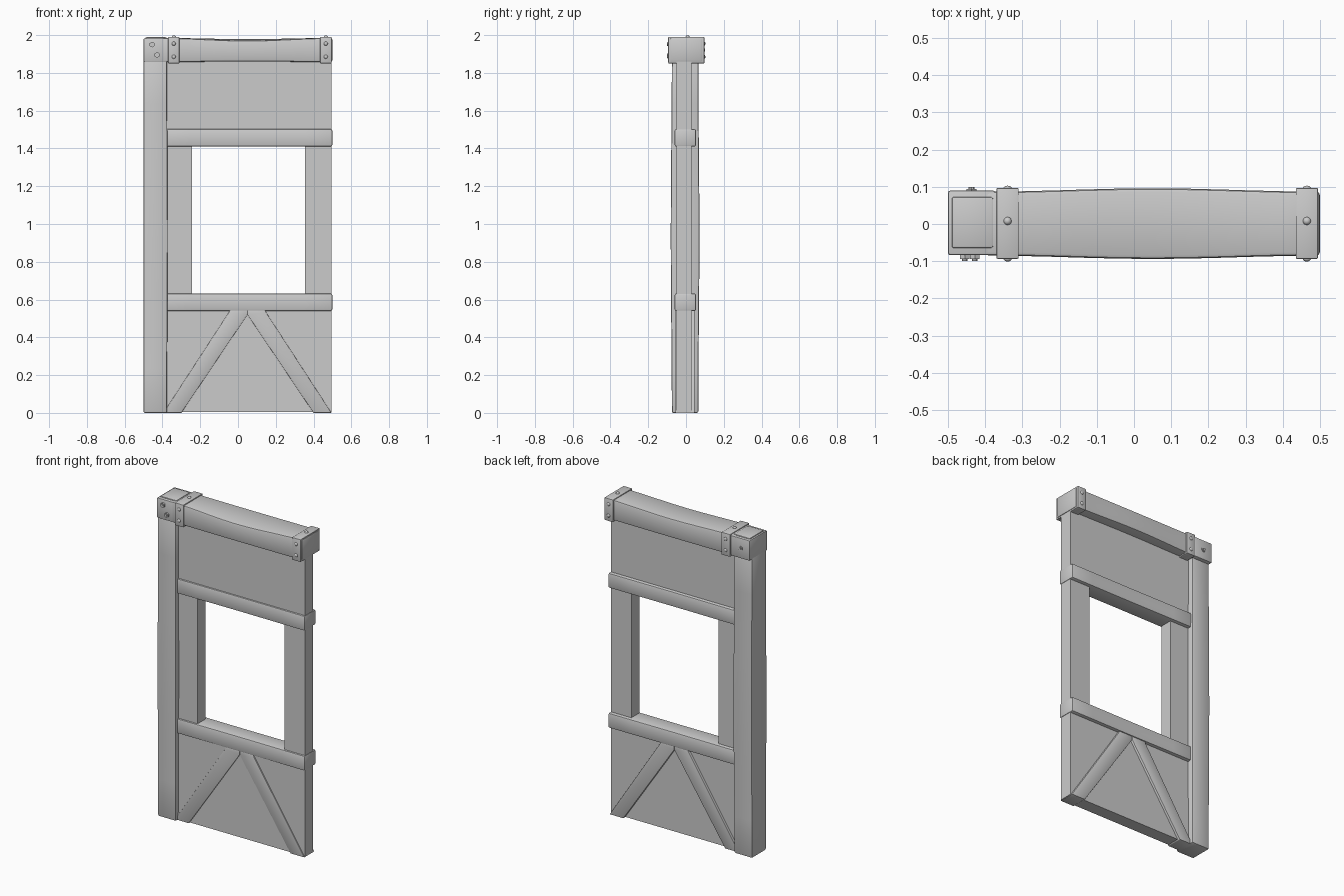
import bpy, bmesh, math
from mathutils import Matrix, Vector

if "Cube" in bpy.data.objects:
    bpy.data.objects.remove(bpy.data.objects["Cube"], do_unlink=True)

grey = bpy.data.materials.new("plain_grey")
grey.use_nodes = True
COLOUR = (0.6, 0.6, 0.6, 1)
grey.diffuse_color = COLOUR
grey.node_tree.nodes["Principled BSDF"].inputs["Base Color"].default_value = COLOUR


def finish(name, bm, bevel=0.0):
    """Bevel the sharp edges, then turn the bmesh into a smooth-by-angle object."""
    bmesh.ops.recalc_face_normals(bm, faces=bm.faces)
    if bevel:
        sharp = [e for e in bm.edges if e.calc_face_angle(0) > math.radians(40)]
        bmesh.ops.bevel(bm, geom=sharp, offset=bevel, segments=2,
                        profile=0.5, affect='EDGES')
    mesh = bpy.data.meshes.new(name)
    bm.to_mesh(mesh)
    bm.free()
    mesh.materials.append(grey)
    ob = bpy.data.objects.new(name, mesh)
    bpy.context.collection.objects.link(ob)
    bpy.ops.object.select_all(action='DESELECT')
    ob.select_set(True)
    bpy.context.view_layer.objects.active = ob
    bpy.ops.object.shade_smooth_by_angle(angle=math.radians(35))
    return ob


def box(name, x, y, z, bevel=0.0, axis=None, cuts=0, bend=None):
    """Box from ranges; optionally cut along an axis and bent by a rule."""
    bm = bmesh.new()
    bmesh.ops.create_cube(bm, size=1)
    for v in bm.verts:
        v.co = Vector([(r[0] + r[1]) / 2 + c * (r[1] - r[0])
                       for r, c in zip((x, y, z), v.co)])
    if cuts:
        along = [e for e in bm.edges
                 if abs(e.verts[0].co[axis] - e.verts[1].co[axis]) > 1e-4]
        bmesh.ops.subdivide_edges(bm, edges=along, cuts=cuts, use_grid_fill=True)
        lo, hi = (x, y, z)[axis]
        for v in bm.verts:
            bend(v.co, math.sin(math.pi * (v.co[axis] - lo) / (hi - lo)) ** 2)
    return finish(name, bm, bevel)


def prism(name, outline, y0, y1, bevel=0.0):
    """Extrude an x-z outline through a depth."""
    bm = bmesh.new()
    face = bm.faces.new([bm.verts.new((px, y0, pz)) for px, pz in outline])
    new = bmesh.ops.extrude_face_region(bm, geom=[face])["geom"]
    bmesh.ops.translate(bm, vec=(0, y1 - y0, 0),
                        verts=[g for g in new if isinstance(g, bmesh.types.BMVert)])
    return finish(name, bm, bevel)


def rivet(name, centre, radius, height, direction):
    """Low dome facing a direction."""
    bm = bmesh.new()
    turn = Vector((0, 0, 1)).rotation_difference(Vector(direction)).to_matrix().to_4x4()
    place = Matrix.Translation(centre) @ turn @ Matrix.Diagonal((radius, radius, height, 1))
    bmesh.ops.create_uvsphere(bm, u_segments=12, v_segments=8, radius=1, matrix=place)
    finish(name, bm)


def bolt(name, x, z, side):
    """Hexagonal nut with a short round end."""
    for part, sides, radius, reach in (("nut", 6, 0.015, 0.094), ("end", 10, 0.008, 0.1)):
        bm = bmesh.new()
        place = Matrix.Translation((x, side * (reach - 0.01), z)) @ Matrix.Rotation(math.pi / 2, 4, 'X')
        bmesh.ops.create_cone(bm, cap_ends=True, segments=sides, radius1=radius,
                              radius2=radius, depth=0.02, matrix=place)
        finish(f"{name}_{part}", bm)


# Corner post, slightly swollen along its length
def swell_post(co, t):
    co.y += math.copysign(0.006 * t, co.y)
    if co.x > -0.44:
        co.x += 0.004 * t


box("corner_post", (-0.5, -0.376), (-0.075, 0.065), (0, 1.87), 0.008, 2, 7, swell_post)

# Wall panels and window jambs
WALL_Y = (-0.05, 0.03)
box("lower_panel", (-0.4, 0.495), WALL_Y, (0.005, 0.585))
box("upper_panel", (-0.4, 0.495), WALL_Y, (1.455, 1.87))
box("right_jamb", (-0.4, -0.243), WALL_Y, (0.585, 1.455))
box("left_jamb", (0.355, 0.495), WALL_Y, (0.585, 1.455))

# Rails below and above the window
def wear_rail(co, t):
    co.y *= 1 - 0.03 * t


for name, z in (("sill_rail", 0.54), ("lintel_rail", 1.41)):
    box(name, (-0.4, 0.499), (-0.06, 0.053), (z, z + 0.092), 0.008, 0, 5, wear_rail)

# Diagonal braces meeting under the sill
for name, s in (("right_brace", -1), ("left_brace", 1)):
    outline = [(0.05, 0.56), (0.05, 0.52), (0.35, 0), (0.445, 0), (0.1, 0.53), (0.085, 0.56)]
    outline = [(0.05 + s * (px - (0.05 if i < 2 else 0)), pz)
               for i, (px, pz) in enumerate(outline)]
    prism(name, outline, -0.056, 0.045, 0.003)


# Top beam, bulging sideways with a worn upper edge
def wear_beam(co, t):
    co.y += math.copysign(0.009 * t, co.y)
    if co.z > 1.92:
        co.z -= (0.014 if co.y < 0 else 0.006) * t
    else:
        co.z += 0.004 * t


box("top_beam", (-0.4, 0.5), (-0.085, 0.087), (1.857, 1.985), 0.01, 0, 9, wear_beam)

# Corner block with a raised top panel
box("corner_block", (-0.5, -0.373), (-0.084, 0.09), (1.857, 1.983), 0.006)
box("corner_block_top", (-0.49, -0.378), (-0.065, 0.073), (1.95, 1.989), 0.006)
bolt("front_upper_bolt", -0.455, 1.95, -1)
bolt("front_lower_bolt", -0.428, 1.895, -1)
bolt("back_bolt", -0.437, 1.92, 1)

# Straps round the beam, with rivets on the front, back and top
for name, x0, x1 in (("right_strap", -0.37, -0.31), ("left_strap", 0.435, 0.495)):
    mid = (x0 + x1) / 2
    box(name, (x0, x1), (-0.094, 0.097), (1.85, 1.99), 0.004)
    rivet(name + "_top_rivet", (mid, 0.008, 1.989), 0.011, 0.01, (0, 0, 1))
    for level, z in (("upper", 1.955), ("lower", 1.885)):
        rivet(f"{name}_front_{level}_rivet", (mid, -0.093, z), 0.011, 0.008, (0, -1, 0))
        rivet(f"{name}_back_{level}_rivet", (mid, 0.096, z), 0.011, 0.007, (0, 1, 0))
